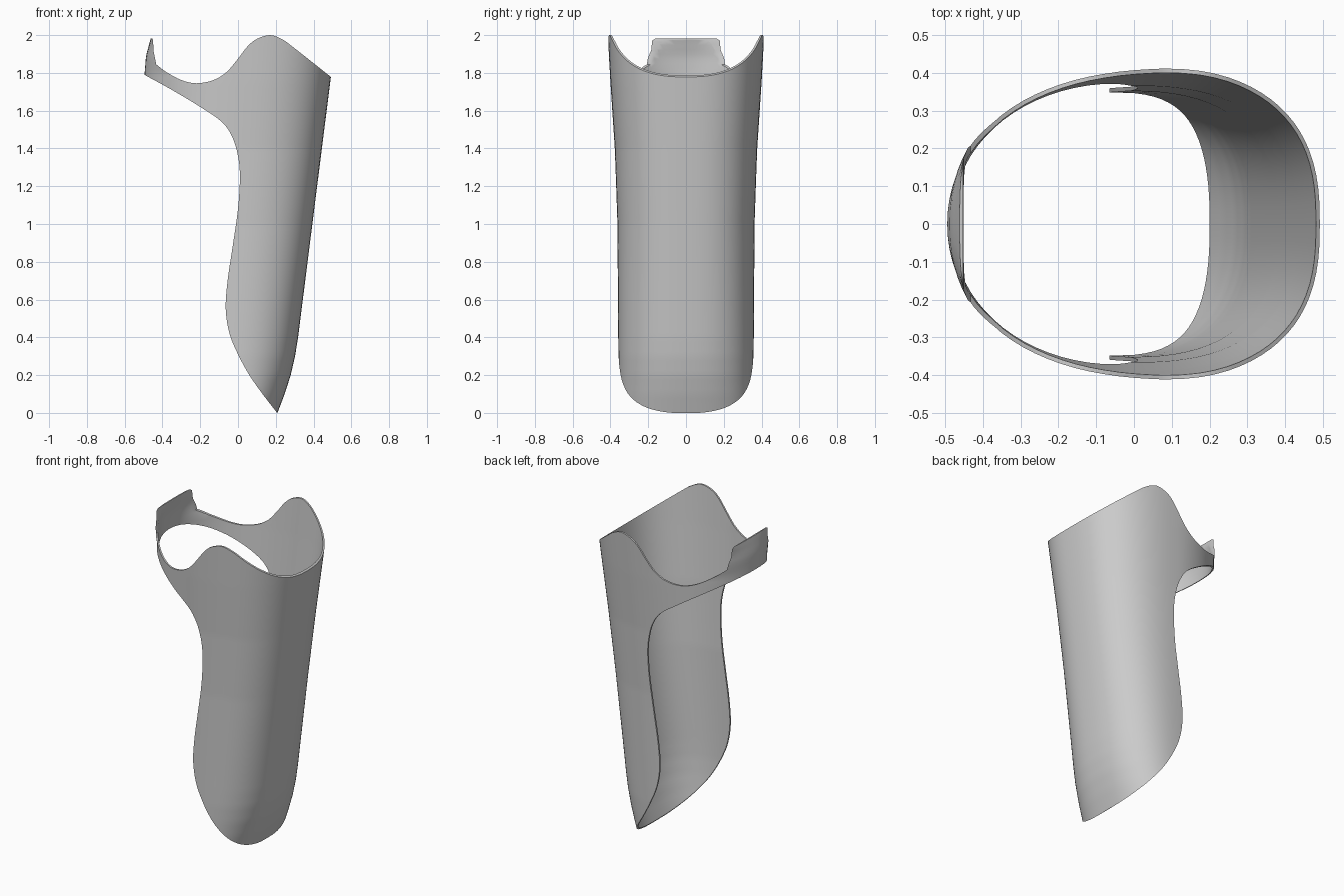
import bpy, bmesh
from math import cos, sin, pi, copysign
from mathutils import Vector

if "Cube" in bpy.data.objects:
    bpy.data.objects.remove(bpy.data.objects["Cube"])

SEGS, RINGS = 80, 84


def interp(table, z):
    """Piecewise linear lookup of (z, value) pairs."""
    for (z0, v0), (z1, v1) in zip(table, table[1:]):
        if z <= z1:
            return v0 + (v1 - v0) * (z - z0) / (z1 - z0)
    return table[-1][1]


def spline(pts, steps=4):
    """Catmull-Rom curve through the points."""
    p = [Vector(q) for q in [pts[0]] + pts + [pts[-1]]]
    out = []
    for a, b, c, d in zip(p, p[1:], p[2:], p[3:]):
        for k in range(steps):
            t = k / steps
            out.append(0.5 * (2 * b + (c - a) * t + (2 * a - 5 * b + 4 * c - d) * t * t
                              + (3 * b - a - 3 * c + d) * t ** 3))
    return [tuple(v) for v in out] + [pts[-1]]


def new_object(name, bm):
    mesh = bpy.data.meshes.new(name)
    bm.to_mesh(mesh)
    bm.free()
    obj = bpy.data.objects.new(name, mesh)
    bpy.context.collection.objects.link(obj)
    return obj


# Section measurements by height: front reach, back reach, half width, squareness
FRONT = [(-.05, .18), (0, .209), (.1, .247), (.2, .279), (.3, .302), (.4, .318), (1.78, .492), (2.05, .526)]
BACK = [(-.05, -.495), (1.79, -.495), (1.89, -.487), (1.98, -.463), (2.05, -.44)]
WIDTH = [(-.05, .345), (0, .35), (.3, .358), (1, .363), (1.4, .377), (1.75, .40), (2.05, .417)]
CENTRE = [(-.05, -.05), (2.05, .01)]
N_FRONT = [(-.05, 2.4), (2.05, 2.6)]
N_BACK = [(-.05, 2.05), (1.8, 2.05), (1.92, 2.35), (1.97, 2.8), (1.985, 3.2), (2.05, 3.4)]

# Flaring sleeve, as a full tube
bm = bmesh.new()
rings = []
for i in range(RINGS + 1):
    z = -.05 + 2.1 * i / RINGS
    xc, b = interp(CENTRE, z), interp(WIDTH, z)
    ring = []
    for j in range(SEGS):
        c, s = cos(2 * pi * j / SEGS), sin(2 * pi * j / SEGS)
        a = interp(FRONT, z) - xc if c >= 0 else xc - interp(BACK, z)
        n = interp(N_FRONT if c >= 0 else N_BACK, z)
        ring.append(bm.verts.new((xc + a * copysign(abs(c) ** (2 / n), c),
                                  b * copysign(abs(s) ** (2 / n), s), z)))
    rings.append(ring)
for lo, hi in zip(rings, rings[1:]):
    for j in range(SEGS):
        k = (j + 1) % SEGS
        bm.faces.new((lo[j], lo[k], hi[k], hi[j]))
guard = new_object("shin_guard_shell", bm)

# Side outline: open back below, strap band, raised tab, scooped top rim
lower = [(.207, 0), (.13, .1), (.06, .2), (0, .31), (-.045, .42), (-.065, .55), (-.055, .7),
         (-.03, .87), (0, 1.08), (.01, 1.25), (0, 1.36), (-.03, 1.46), (-.085, 1.54),
         (-.2, 1.62), (-.35, 1.71), (-.49, 1.787), (-.6, 1.85)]
tab = [(-.6, 1.983), (-.453, 1.983), (-.45, 1.97), (-.446, 1.91)]
upper = [(-.433, 1.845), (-.38, 1.805), (-.3, 1.762), (-.22, 1.745), (-.13, 1.762), (-.06, 1.805),
         (0, 1.875), (.05, 1.94), (.1, 1.98), (.17, 2.0), (.235, 1.977), (.3, 1.93),
         (.49, 1.78), (.6, 1.693)]
outline = spline(lower) + tab + spline(upper) + [(.6, 0)]
bm = bmesh.new()
face = bm.faces.new([bm.verts.new((x, -.6, z)) for x, z in outline])
ext = bmesh.ops.extrude_face_region(bm, geom=[face])
bmesh.ops.translate(bm, vec=(0, 1.2, 0),
                    verts=[v for v in ext["geom"] if isinstance(v, bmesh.types.BMVert)])
bmesh.ops.recalc_face_normals(bm, faces=bm.faces[:])
cutter = new_object("outline_cutter", bm)
cutter.hide_render = True

# Give the sleeve thickness and trim it to the outline
solid = guard.modifiers.new("thickness", 'SOLIDIFY')
solid.thickness = .011
solid.offset = -1
trim = guard.modifiers.new("trim", 'BOOLEAN')
trim.operation = 'INTERSECT'
trim.solver = 'EXACT'
trim.object = cutter
bpy.context.view_layer.objects.active = guard
guard.select_set(True)
for name in ("thickness", "trim"):
    bpy.ops.object.modifier_apply(modifier=name)
bpy.data.objects.remove(cutter)
bpy.ops.object.shade_smooth_by_angle(angle=pi / 6)
